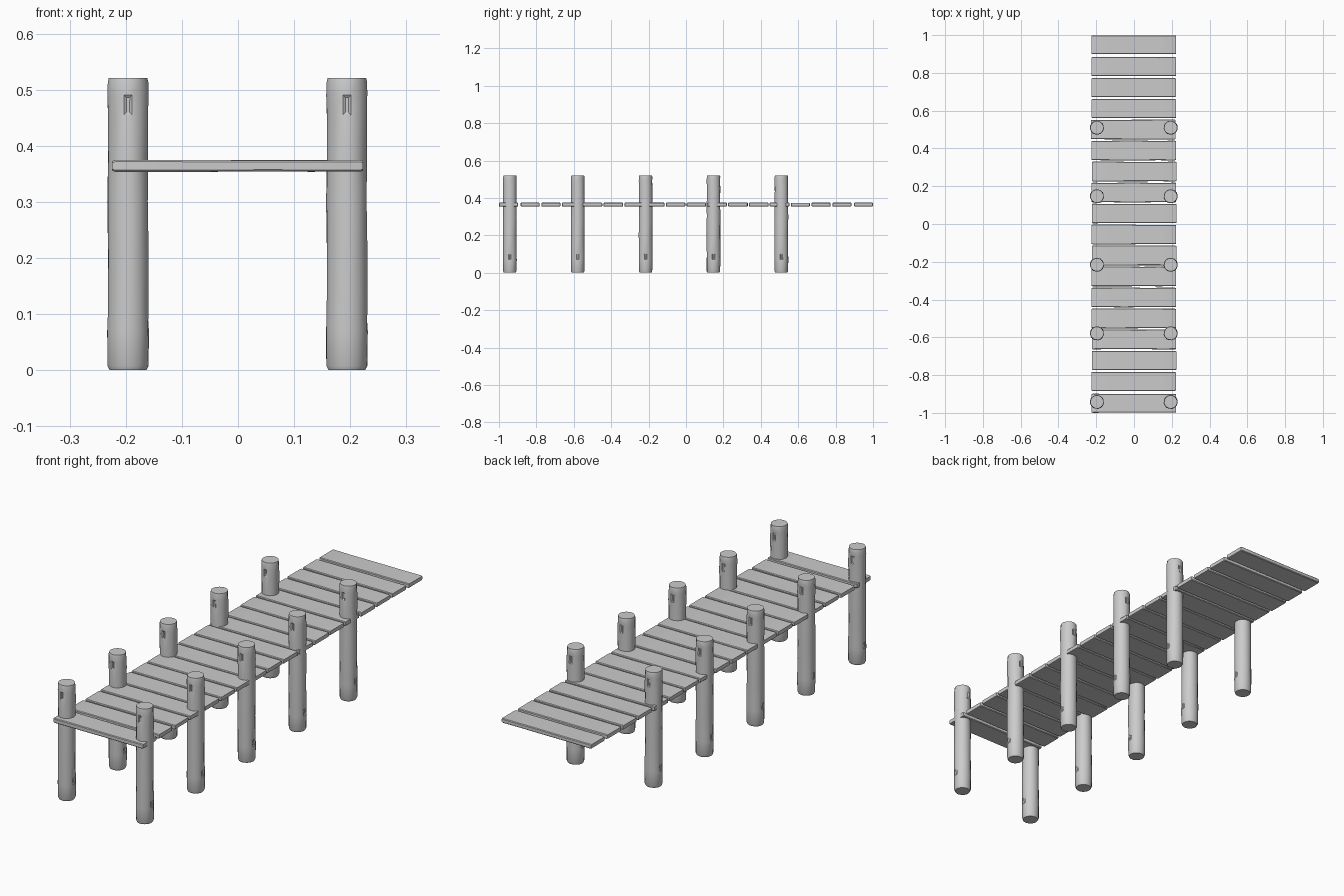
import bpy, bmesh, math, random
from mathutils import Vector

random.seed(4)
if "Cube" in bpy.data.objects:
    bpy.data.objects.remove(bpy.data.objects["Cube"], do_unlink=True)

# One weathered wood colour
wood = bpy.data.materials.new("weathered_grey_wood")
wood.use_nodes = True
GREY = (0.6, 0.6, 0.6, 1)
wood.diffuse_color = GREY
wood.node_tree.nodes["Principled BSDF"].inputs["Base Color"].default_value = GREY


def make_mesh(bm, name, angle):
    """Finish a bmesh as a mesh, smooth with edges sharper than the angle kept."""
    bmesh.ops.recalc_face_normals(bm, faces=bm.faces)
    for f in bm.faces:
        f.smooth = True
    for e in bm.edges:
        e.smooth = len(e.link_faces) == 2 and e.calc_face_angle() < math.radians(angle)
    mesh = bpy.data.meshes.new(name)
    bm.to_mesh(mesh)
    bm.free()
    mesh.materials.append(wood)
    return mesh


def place(mesh, name, location):
    ob = bpy.data.objects.new(name, mesh)
    bpy.context.collection.objects.link(ob)
    ob.location = location
    return ob


def loft(rings):
    """Skin closed rings of points and cap both ends."""
    bm = bmesh.new()
    loops = [[bm.verts.new(p) for p in ring] for ring in rings]
    n = len(loops[0])
    for a, b in zip(loops, loops[1:]):
        for i in range(n):
            j = (i + 1) % n
            bm.faces.new((a[i], a[j], b[j], b[i]))
    bm.faces.new(loops[0][::-1])
    bm.faces.new(loops[-1])
    return bm


# Hewn log: slightly uneven rings with worn ends
def post_mesh():
    profile = [(0, .033), (.008, .0365), (.07, .037), (.1, .037), (.2, .0365), (.3, .037),
               (.37, .0365), (.455, .0365), (.49, .0365), (.513, .036), (.521, .0345)]
    sides, rings = 16, []
    for k, (z, r) in enumerate(profile):
        wobble = 0.0012 if 0 < k < len(profile) - 1 else 0.0004
        ring = []
        for i in range(sides):
            a = math.tau * (i + 0.5) / sides
            q = r + random.uniform(-wobble, wobble)
            ring.append((q * math.cos(a), q * math.sin(a), z))
        rings.append(ring)
    bm = loft(rings)
    bm.normal_update()
    # Narrow cracks sunk into the bark
    for direction, height in ((Vector((0, -1, 0)), .472), (Vector((1, 0, 0)), .085),
                              (Vector((-1, 0, 0)), .085), (Vector((0, 1, 0)), .472)):
        target = direction * 0.036 + Vector((0, 0, height))
        face = min(bm.faces, key=lambda f: (f.calc_center_median() - target).length)
        bmesh.ops.inset_individual(bm, faces=[face], thickness=0.006, depth=-0.003)
    return make_mesh(bm, "post", 35)


# Deck plank: long chamfered board with a few uneven stations
def plank_mesh(depth):
    rings = []
    stations = (-.225, -.22, -.14, -.05, .04, .13, .217, .222)
    for k, x in enumerate(stations):
        end = k in (0, len(stations) - 1)
        h = depth / 2 - (0.003 if end else random.uniform(0, 0.0015))
        top = 0.0105 - (0.002 if end else random.uniform(0, 0.001))
        c = 0.003
        half = [(-h, -top + c), (-h + c, -top), (h - c, -top), (h, -top + c)]
        section = half + [(y, -z) for y, z in reversed(half)]
        rings.append([(x, y, z) for y, z in section])
    return make_mesh(loft(rings), "plank", 30)


# Ten posts in two rows
post = post_mesh()
for row in range(5):
    for side, x in (("right", -.196), ("left", .194)):
        place(post, f"post_{side}_{row + 1}", (x, -.942 + row * .363, 0))

# Walkway of eighteen planks
COUNT = 18
pitch = 2 / COUNT
for i in range(COUNT):
    end = i < 3 or i > 13
    depth = pitch - (0.009 if end else 0.006)
    y = -1 + pitch * (i + 0.5)
    if i == 0:
        y -= (pitch - depth) / 2
    elif i == COUNT - 1:
        y += (pitch - depth) / 2
    place(plank_mesh(depth), f"plank_{i + 1}", (random.uniform(-.002, .002), y, .364))
